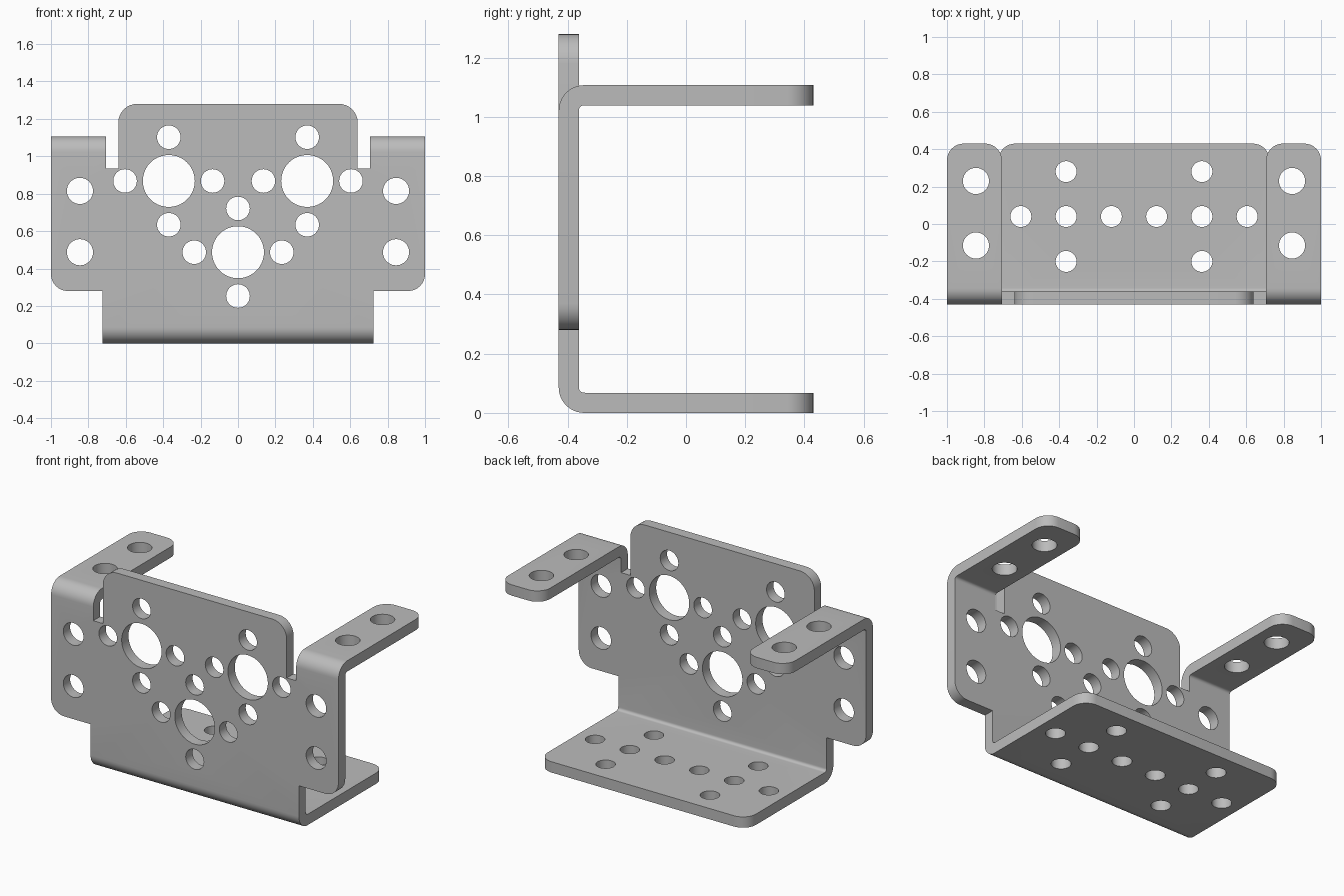
import bpy, bmesh
from math import sin, cos, pi, radians
from mathutils import Vector

cube = bpy.data.objects.get("Cube")
if cube:
    bpy.data.objects.remove(cube, do_unlink=True)

DEPTH = 0.43       # half depth, front sheet lies at -DEPTH
THICK = 0.068      # sheet thickness
R = 0.086          # outer bend radius
EAR_TOP = 1.107    # top of the upper flanges
FLOOR_W = 0.725    # half width of the floor flange
EAR_IN = 0.706     # inner side of the ears
BEND_Y = -DEPTH + R

bm = bmesh.new()


def rounded(corners, steps=8):
    """Turn (u, v, radius) corners into outline points with rounded corners."""
    pts = []
    for i, (u, v, r) in enumerate(corners):
        p = Vector((u, v))
        if r == 0:
            pts.append(p)
            continue
        a = (Vector(corners[i - 1][:2]) - p).normalized()
        b = (Vector(corners[(i + 1) % len(corners)][:2]) - p).normalized()
        for k in range(steps + 1):
            t = k / steps * pi / 2
            pts.append(p + r * (a * (1 - sin(t)) + b * (1 - cos(t))))
    return pts


def circle(u, v, r, n=40):
    return [Vector((u + r * cos(2 * pi * k / n), v + r * sin(2 * pi * k / n)))
            for k in range(n)]


def sheet(corners, holes, place, normal):
    """Fill a flat outline, leaving the round holes open."""
    edges = []
    for loop in [rounded(corners)] + [circle(*h) for h in holes]:
        vs = [bm.verts.new(place(p.x, p.y)) for p in loop]
        edges += [bm.edges.new((vs[i - 1], vs[i])) for i in range(len(vs))]
    bmesh.ops.triangle_fill(bm, edges=edges, use_beauty=True, normal=normal)


def bend(x0, x1, cz, end, steps=10):
    """Quarter-round bend leading from the front sheet to a flange."""
    rows = []
    for k in range(steps + 1):
        a = pi + (end - pi) * k / steps
        y, z = BEND_Y + R * cos(a), cz + R * sin(a)
        rows.append([bm.verts.new((x, y, z)) for x in (x0, x1)])
    for a, b in zip(rows, rows[1:]):
        bm.faces.new((a[0], a[1], b[1], b[0]))


# Front sheet: half outline, mirrored
half = [(FLOOR_W, R, 0), (FLOOR_W, 0.28, 0), (1, 0.28, 0.09),
        (1, EAR_TOP - R, 0), (EAR_IN, EAR_TOP - R, 0), (EAR_IN, 0.936, 0),
        (0.64, 0.936, 0), (0.64, 1.28, 0.1)]
outline = half + [(-u, v, r) for u, v, r in reversed(half)]

# Large bores, each ringed by four screw holes, and two holes per ear
holes = []
for u, v in ((-0.37, 0.868), (0.37, 0.868), (0, 0.487)):
    holes.append((u, v, 0.139))
    for du, dv in ((1, 0), (-1, 0), (0, 1), (0, -1)):
        holes.append((u + du * 0.234, v + dv * 0.234, 0.063))
holes += [(s * 0.845, v, 0.07) for s in (-1, 1) for v in (0.487, 0.815)]
sheet(outline, holes, lambda u, v: (u, -DEPTH, v), (0, -1, 0))

# Floor flange with a row of six holes and four outliers
floor = [(-FLOOR_W, BEND_Y, 0), (FLOOR_W, BEND_Y, 0),
         (FLOOR_W, DEPTH, 0.09), (-FLOOR_W, DEPTH, 0.09)]
holes = [(0.121 * k, 0.04, 0.056) for k in (-5, -3, -1, 1, 3, 5)]
holes += [(s * 0.363, v, 0.056) for s in (-1, 1) for v in (-0.2, 0.28)]
sheet(floor, holes, lambda u, v: (u, v, 0), (0, 0, -1))
bend(-FLOOR_W, FLOOR_W, R, 1.5 * pi)

# Upper flanges on both ears
for s in (-1, 1):
    ear = [(s * EAR_IN, BEND_Y, 0), (s, BEND_Y, 0),
           (s, DEPTH, 0.09), (s * EAR_IN, DEPTH, 0.09)]
    holes = [(s * 0.845, v, 0.07) for v in (-0.115, 0.23)]
    sheet(ear, holes, lambda u, v: (u, v, EAR_TOP), (0, 0, 1))
    bend(s * EAR_IN, s, EAR_TOP - R, 0.5 * pi)

# Weld into one sheet whose normals point outwards
bmesh.ops.remove_doubles(bm, verts=bm.verts[:], dist=0.0005)
bmesh.ops.recalc_face_normals(bm, faces=bm.faces[:])
if sum(f.normal.y * f.calc_area() for f in bm.faces) > 0:
    bmesh.ops.reverse_faces(bm, faces=bm.faces[:])
mesh = bpy.data.meshes.new("mounting_bracket")
bm.to_mesh(mesh)
bm.free()
bracket = bpy.data.objects.new("mounting_bracket", mesh)
bpy.context.collection.objects.link(bracket)

# Plain grey metal
grey = bpy.data.materials.new("grey_metal")
grey.use_nodes = True
colour = (0.5, 0.5, 0.5, 1)
grey.diffuse_color = colour
grey.node_tree.nodes["Principled BSDF"].inputs["Base Color"].default_value = colour
mesh.materials.append(grey)

# Give the sheet its thickness, inwards from the outer skin
solid = bracket.modifiers.new("thickness", 'SOLIDIFY')
solid.thickness = THICK
solid.offset = -1
solid.use_even_offset = True
bpy.ops.object.select_all(action='DESELECT')
bracket.select_set(True)
bpy.context.view_layer.objects.active = bracket
bpy.ops.object.modifier_apply(modifier=solid.name)
bpy.ops.object.shade_smooth_by_angle(angle=radians(30))
